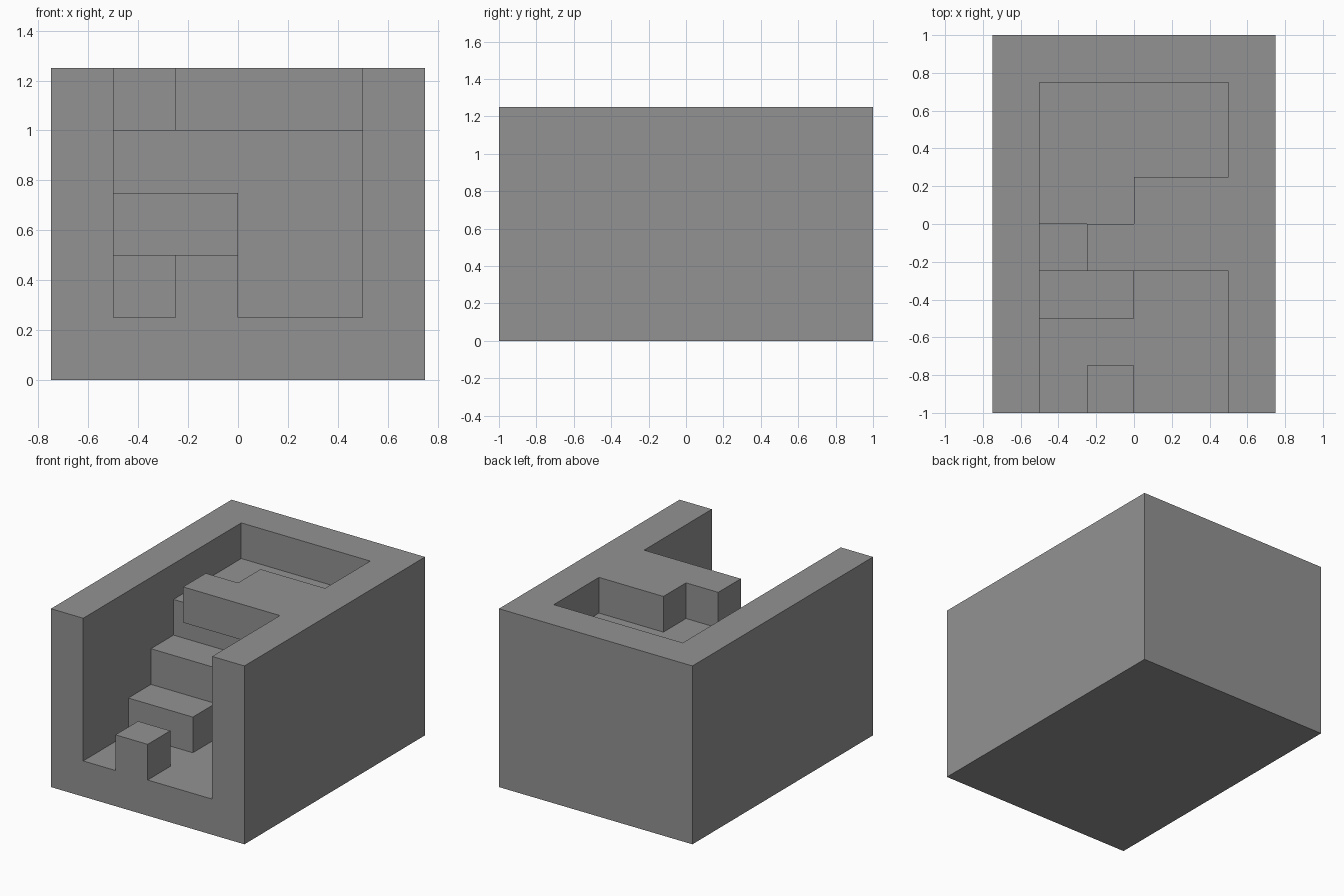
import bpy
import bmesh
from mathutils import Vector

cube = bpy.data.objects.get("Cube")
if cube:
    bpy.data.objects.remove(cube, do_unlink=True)

# One plain stone material
stone = bpy.data.materials.new("mid_grey")
stone.use_nodes = True
grey = (0.29, 0.29, 0.29, 1)
stone.diffuse_color = grey
stone.node_tree.nodes["Principled BSDF"].inputs["Base Color"].default_value = grey

UNIT = 0.25
SIZE = (6, 8, 5)
solid = set()


def cells(low, high):
    """All grid cells between two corners."""
    return {(x, y, z)
            for x in range(low[0], high[0])
            for y in range(low[1], high[1])
            for z in range(low[2], high[2])}


# Outer block, with an open-front channel carved out of it
solid |= cells((0, 0, 0), SIZE)
solid -= cells((1, 0, 1), (5, 7, 5))

# Small post at the entrance
solid |= cells((2, 0, 1), (3, 1, 2))

# Two narrow steps, then the full-width landing
solid |= cells((1, 2, 1), (3, 3, 2))
solid |= cells((1, 3, 1), (3, 4, 3))
solid |= cells((1, 4, 1), (5, 7, 4))

# Bridge overhanging the steps, and its thicker root on the landing
solid |= cells((2, 3, 4), (5, 4, 5))
solid |= cells((3, 4, 4), (5, 5, 5))

# Skin: a face wherever a solid cell meets open air
bm = bmesh.new()
shift = Vector((SIZE[0] / 2, SIZE[1] / 2, 0))
for cell in sorted(solid):
    for axis in range(3):
        for side in (0, 1):
            beside = list(cell)
            beside[axis] += 2 * side - 1
            if tuple(beside) in solid:
                continue
            u, v = (axis + 1) % 3, (axis + 2) % 3
            ring = []
            for du, dv in ((0, 0), (1, 0), (1, 1), (0, 1)):
                p = Vector(cell)
                p[axis] += side
                p[u] += du
                p[v] += dv
                ring.append(bm.verts.new((p - shift) * UNIT))
            bm.faces.new(ring if side else ring[::-1])

# Weld the skin and merge coplanar squares into large flat faces
bmesh.ops.remove_doubles(bm, verts=bm.verts, dist=0.001)
bmesh.ops.dissolve_limit(bm, angle_limit=0.01, verts=bm.verts, edges=bm.edges)
mesh = bpy.data.meshes.new("stepped_block")
bm.to_mesh(mesh)
bm.free()
mesh.materials.append(stone)
block = bpy.data.objects.new("stepped_block", mesh)
bpy.context.collection.objects.link(block)
